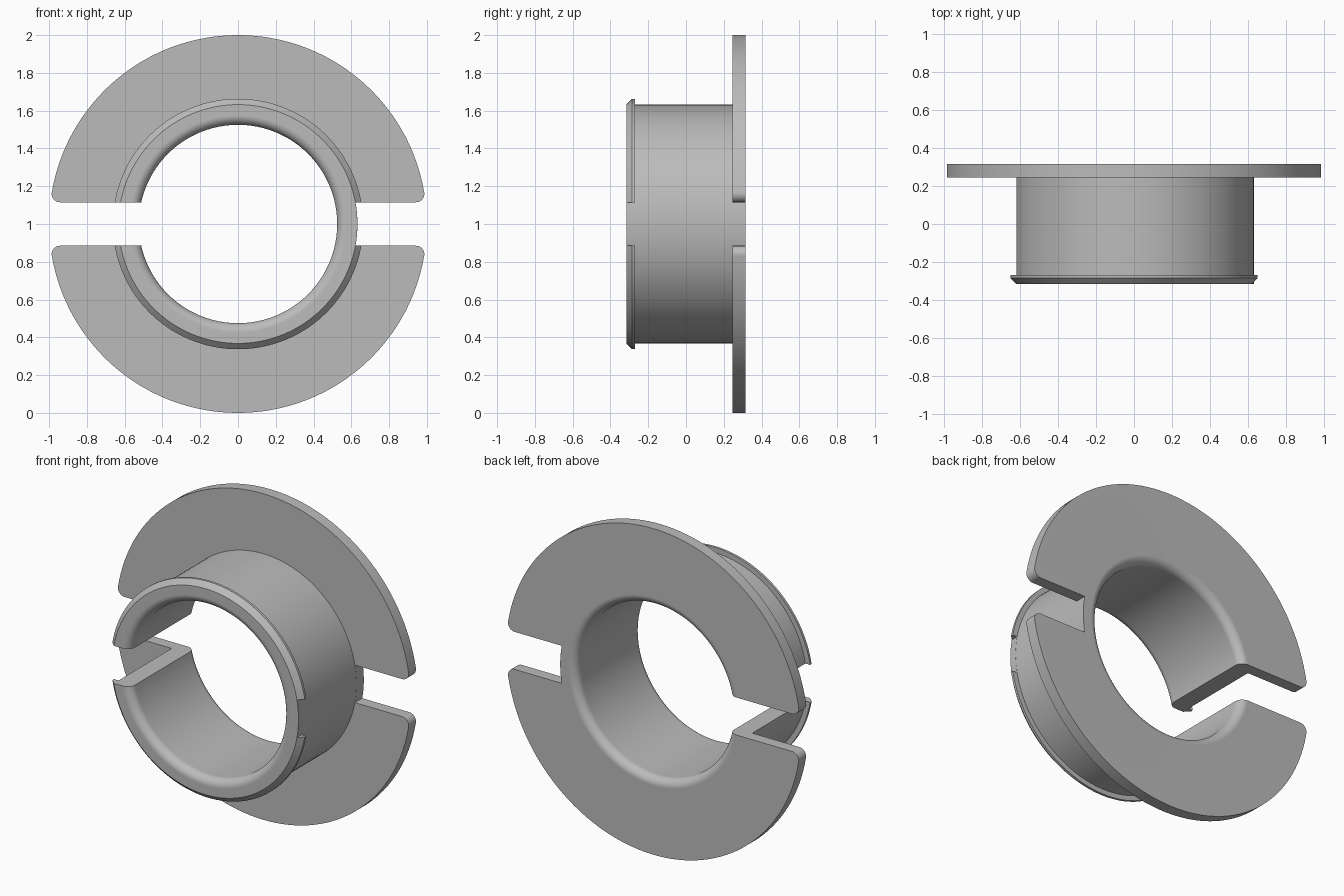
import bpy, bmesh, math
from mathutils import Vector, Matrix

cube = bpy.data.objects.get("Cube")
if cube:
    bpy.data.objects.remove(cube)

BORE, SLEEVE, LIP, FLANGE = 0.525, 0.632, 0.663, 1.0
END = 0.316          # half length along y
ROUND = 0.05         # bore edge rounding
SLOT = 0.115         # half slot height
CORNER = 0.045       # flange corner rounding
SEGMENTS = 144

grey = bpy.data.materials.new("plain_grey")
grey.use_nodes = True
grey.diffuse_color = (0.5, 0.5, 0.5, 1)
grey.node_tree.nodes["Principled BSDF"].inputs["Base Color"].default_value = (0.5, 0.5, 0.5, 1)


def arc(cx, cy, radius, start, end, steps):
    """Points along an arc, angles in degrees."""
    angles = [math.radians(start + (end - start) * i / steps) for i in range(steps + 1)]
    return [(cx + radius * math.cos(a), cy + radius * math.sin(a)) for a in angles]


def finish(bm, name):
    bmesh.ops.recalc_face_normals(bm, faces=bm.faces)
    mesh = bpy.data.meshes.new(name)
    bm.to_mesh(mesh)
    bm.free()
    mesh.materials.append(grey)
    obj = bpy.data.objects.new(name, mesh)
    bpy.context.collection.objects.link(obj)
    return obj


def revolve(name, profile):
    """Turn a closed (radius, y) profile around the y axis, at z = 1."""
    bm = bmesh.new()
    rings = []
    for i in range(SEGMENTS):
        a = 2 * math.pi * i / SEGMENTS
        rings.append([bm.verts.new((r * math.cos(a), y, 1 + r * math.sin(a))) for r, y in profile])
    n = len(profile)
    for i in range(SEGMENTS):
        a, b = rings[i], rings[(i + 1) % SEGMENTS]
        for j in range(n):
            k = (j + 1) % n
            bm.faces.new((a[j], a[k], b[k], b[j]))
    return finish(bm, name)


def slot_cutter(name, inner, side):
    """Slot outline in x and z, flaring round the flange corners."""
    cz = SLOT + CORNER
    cx = math.sqrt((FLANGE - CORNER) ** 2 - cz ** 2)
    tip = math.atan2(cz, cx)
    upper = arc(cx, cz, CORNER, -90, math.degrees(tip), 10)
    upper.append((1.1 * math.cos(tip), 1.1 * math.sin(tip)))
    outline = inner + upper + [(x, -z) for x, z in reversed(upper)]
    bm = bmesh.new()
    face = bm.faces.new([bm.verts.new((side * x, -0.5, 1 + z)) for x, z in outline])
    new = bmesh.ops.extrude_face_region(bm, geom=[face])["geom"]
    bmesh.ops.translate(bm, vec=(0, 1, 0), verts=[v for v in new if isinstance(v, bmesh.types.BMVert)])
    obj = finish(bm, name)
    obj.hide_render = True
    return obj


# Flanged sleeve with a chamfered lip and rounded bore edges
profile = arc(BORE + ROUND, ROUND - END, ROUND, 180, 270, 8)
profile += [(SLEEVE, -END), (LIP, -END + LIP - SLEEVE), (LIP, -0.27), (SLEEVE, -0.27),
            (SLEEVE, 0.245), (FLANGE, 0.245), (FLANGE, END)]
profile += arc(BORE + ROUND, END - ROUND, ROUND, 90, 180, 8)
bushing = revolve("flanged_bushing", profile)

# Right slot goes through the wall; left slot stops at the sleeve surface
through = slot_cutter("through_slot_cutter", [(0.3, -SLOT), (0.3, SLOT)], -1)
reach = math.degrees(math.asin(SLOT / SLEEVE))
shallow = slot_cutter("shallow_slot_cutter", arc(0, 0, SLEEVE + 0.0005, -reach, reach, 16), 1)

bpy.ops.object.select_all(action="DESELECT")
bpy.context.view_layer.objects.active = bushing
bushing.select_set(True)
for cutter in (through, shallow):
    cut = bushing.modifiers.new(cutter.name, "BOOLEAN")
    cut.operation = "DIFFERENCE"
    cut.solver = "EXACT"
    cut.object = cutter
    bpy.ops.object.modifier_apply(modifier=cut.name)
    bpy.data.objects.remove(cutter)

bpy.ops.object.shade_smooth_by_angle(angle=math.radians(30))
weighted = bushing.modifiers.new("even_shading", "WEIGHTED_NORMAL")
weighted.keep_sharp = True
